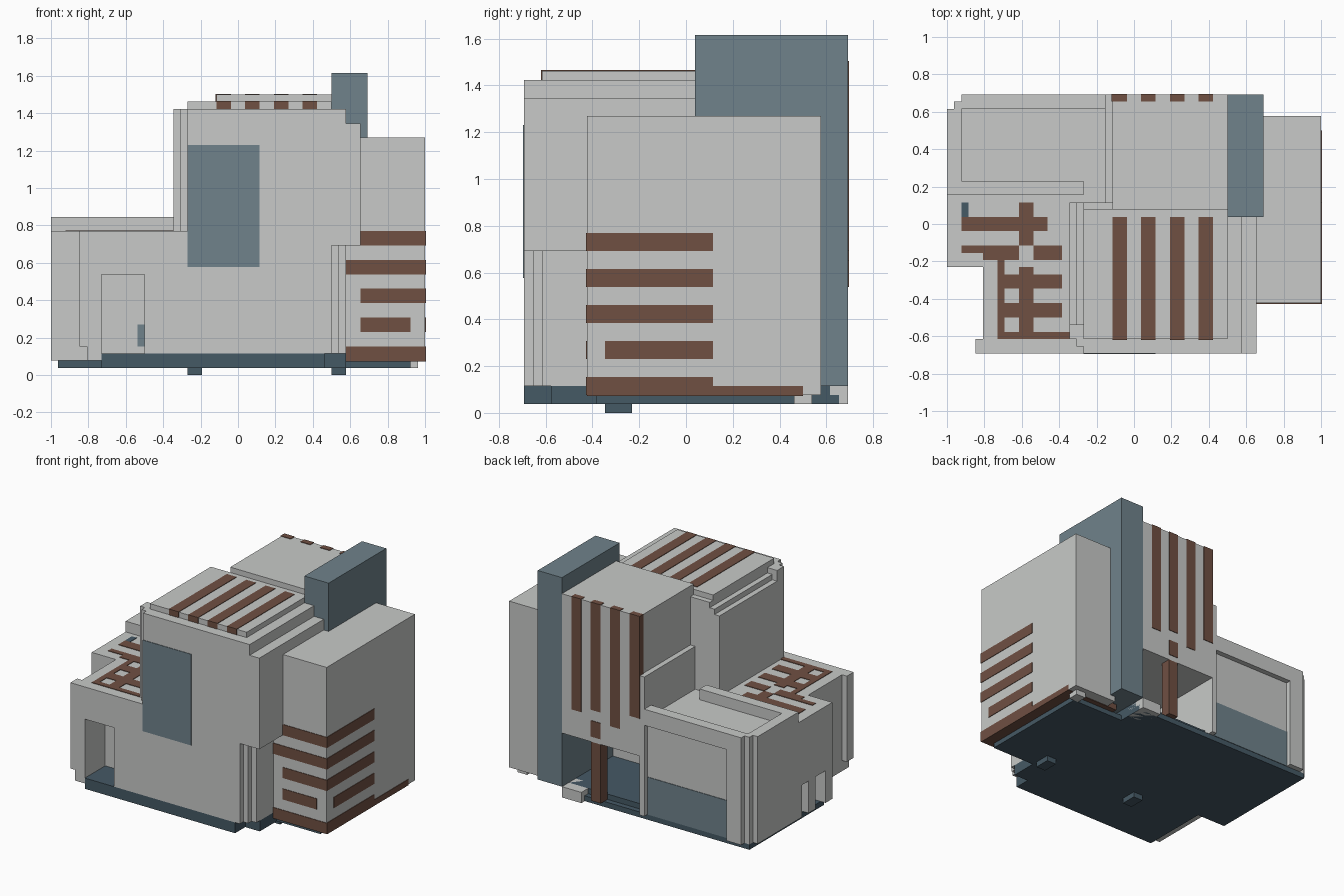
import bpy, bmesh
from mathutils import Vector

default = bpy.data.objects.get("Cube")
if default:
    bpy.data.objects.remove(default, do_unlink=True)

UNIT = 1 / 26      # one grid module of the building
SKIN = 0.1         # thickness of painted plates, in modules


def make_material(name, rgb):
    mat = bpy.data.materials.new(name)
    mat.use_nodes = True
    colour = (*rgb, 1)
    mat.diffuse_color = colour
    for node in mat.node_tree.nodes:
        if node.type == 'BSDF_PRINCIPLED':
            node.inputs["Base Color"].default_value = colour
    return mat


plaster = make_material("plaster_grey", (0.58, 0.59, 0.58))
timber = make_material("timber_brown", (0.16, 0.08, 0.055))
glass = make_material("slate_blue", (0.16, 0.225, 0.26))
stone = make_material("dark_slate", (0.06, 0.1, 0.13))


def block(name, mat, *boxes):
    """One object made of boxes, each given as x, y and z ranges in modules."""
    bm = bmesh.new()
    for ranges in boxes:
        low, high = (Vector(corner) * UNIT for corner in zip(*ranges))
        verts = bmesh.ops.create_cube(bm, size=1)["verts"]
        bmesh.ops.scale(bm, vec=high - low, verts=verts)
        bmesh.ops.translate(bm, vec=(low + high) / 2, verts=verts)
    mesh = bpy.data.meshes.new(name)
    bm.to_mesh(mesh)
    bm.free()
    mesh.materials.append(mat)
    obj = bpy.data.objects.new(name, mesh)
    bpy.context.collection.objects.link(obj)
    return obj


# Foundation slabs and feet
block("foundation_rear", stone, ((-25, 13), (-5, 17), (1, 2)))
block("foundation_front", stone, ((-19, 12), (-18, -5), (1, 3)))
block("foundation_corner", stone, ((12, 15), (-15, -5), (1, 3)))
block("foundation_side", stone, ((12, 24), (-10, 12), (1, 2)))
block("porch_floor", stone, ((-4, 13), (2, 16), (1, 3)))
for side, x in (("left", 13), ("right", -7)):
    block("foot_" + side, stone, ((x, x + 2), (-9, -6), (0, 1)))
block("rear_footing", plaster, ((9, 13), (14, 18), (1, 3)))
block("side_footing", plaster, ((23, 25), (12, 14), (1, 3)))

# Central volume with stepped edges
block("main_body", plaster, ((-7, 13), (-18, 3), (3, 37)))
block("overhang_inner", plaster, ((13, 15), (-18, 3), (18, 37)))
block("overhang_outer", plaster, ((15, 17), (-18, 3), (18, 35)))
block("lower_corner_inner", plaster, ((13, 14), (-17, -11), (3, 18)))
block("lower_corner_outer", plaster, ((14, 15), (-16, -11), (3, 18)))
block("side_step_inner", plaster, ((-8, -7), (-14, 3), (20, 36)))
block("side_step_outer", plaster, ((-9, -8), (-14, 3), (20, 35)))
block("corner_pillar_inner", plaster, ((-8, -7), (-17, -14), (20, 37)))
block("corner_pillar_outer", plaster, ((-9, -8), (-16, -14), (20, 37)))
block("roof_slab", plaster, ((-7, 13), (-16, 2), (37, 38)))
block("front_window", glass, ((-7, 3), (-18 - SKIN, -18), (15, 32)))

# Rear volume over the porch, its side wall and the post
block("rear_body", plaster, ((-3, 13), (2, 18), (13, 39)))
block("rear_side_wall", plaster, ((-4, -3), (3, 18), (2, 28)))
block("porch_post", timber, ((5, 7), (16, 18), (2, 13)))

# Timber battens over the roof and down the rear wall
for x, foot in ((-3, 20), (1, 17), (5, 19), (9, 18)):
    block("roof_batten", timber,
          ((x, x + 2), (-16 - SKIN, 1), (37, 38 + SKIN)))
    edge = x - SKIN if x < 0 else x
    block("rear_batten", timber,
          ((edge, x + 2), (17, 18 + SKIN), (foot, 39 + SKIN)))
block("rear_batten_end", timber, ((5, 7), (17, 18 + SKIN), (14, 17)))

# Tall slab chimney
block("chimney", glass, ((13, 18), (1, 18), (3, 42)))

# Side tower with wrapped timber bands
block("tower", plaster, ((17, 26), (-11, 15), (2, 33)))
block("tower_link", plaster, ((13, 17), (-11, 1), (2, 18)))
block("tower_base", timber, ((15, 26 + SKIN), (-11, 13), (2 - SKIN, 3)))
for z, start in ((2, 15), (10, 17), (14, 15), (18, 17)):
    block("tower_band", timber,
          ((start, 26 + SKIN), (-11 - SKIN, 3), (z, z + 2)))
block("short_band_front", timber, ((17, 24), (-11 - SKIN, -11), (6, 8)))
block("short_band_side", timber, ((26, 26 + SKIN), (-9, 3), (6, 8)))

# Low wing, front part with the entrance recess
block("wing_core", plaster, ((-21, -7), (-12, 4), (2, 20)))
block("entrance_surround", plaster,
      ((-21, -19), (-18, -12), (2, 20)),
      ((-19, -13), (-18, -12), (14, 20)),
      ((-13, -7), (-18, -12), (3, 20)))
block("front_wall_end", plaster, ((-22, -21), (-18, -16), (4, 20)))
block("entrance_panel", glass, ((-14, -13), (-12 - SKIN, -12), (4, 7)))

# Low wing, side part with the twin slots
block("wing_side_core", plaster, ((-23, -4), (-6, 4), (2, 20)))
block("slot_surround", plaster,
      ((-26, -23), (-6, 4), (8, 20)),
      ((-26, -23), (-6, -4), (2, 8)),
      ((-26, -23), (-1, 1), (2, 8)),
      ((-26, -23), (3, 4), (2, 8)))

# Low wing, rear part with stepped corner, parapet and framed panel
block("wing_rear", plaster, ((-25, -4), (4, 17), (2, 20)))
block("wing_rear_side", plaster, ((-26, -25), (4, 16), (2, 20)))
block("rear_frame", plaster,
      ((-24, -21), (17, 18), (2, 20)),
      ((-21, -4), (17, 18), (19, 20)))
block("parapet", plaster,
      ((-26, -24), (4, 16), (20, 22)),
      ((-25, -24), (16, 17), (20, 22)),
      ((-24, -4), (16, 18), (20, 22)),
      ((-24, -7), (4, 6), (20, 22)))
block("rear_window", glass, ((-21, -4), (17, 17 + SKIN), (2, 9)))

# Timber trellis painted on the low roof
trellis = (
    ((-24, -12), (-1, 1)), ((-24, -16), (-4, -3)), ((-21, -16), (-5, -4)),
    ((-14, -10), (-5, -3)), ((-16, -14), (-3, 3)), ((-16, -14), (-15, -6)),
    ((-19, -18), (-16, -5)), ((-18, -10), (-9, -7)),
    ((-18, -10), (-13, -11)), ((-18, -9), (-16, -15)))
block("roof_trellis", timber,
      *((x, y, (20, 20 + SKIN)) for x, y in trellis))
block("roof_vent", stone, ((-24, -23), (1, 3), (20, 20 + SKIN)))
